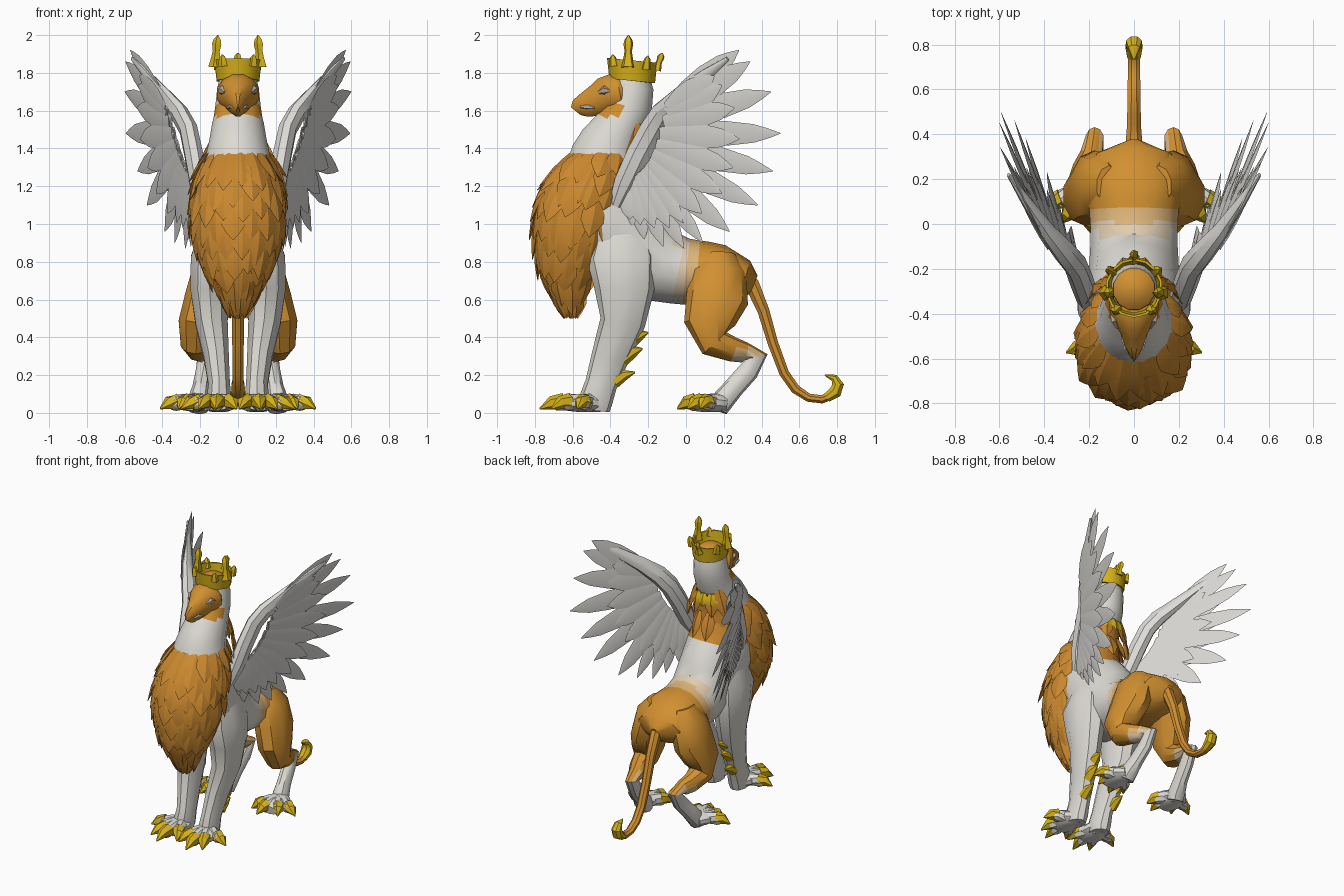
import bpy, bmesh, math, random
from mathutils import Vector as V

random.seed(4)


def material(name, col):
    m = bpy.data.materials.new(name)
    m.diffuse_color = (*col, 1)
    return m


WHITE = material("warm_white", (0.72, 0.70, 0.65))
WING = material("feather_white", (0.72, 0.71, 0.68))
ORANGE = material("fur_orange", (0.64, 0.28, 0.03))
MANE = material("mane_orange", (0.59, 0.245, 0.028))
PALE = material("pale_orange", (0.72, 0.46, 0.19))
CREAM = material("cream", (0.74, 0.60, 0.43))
GOLD = material("gold", (0.68, 0.45, 0.01))
EYE = material("eye_grey", (0.45, 0.37, 0.27))


def finish(name, bm, mats, pick=None, angle=0.6):
    bmesh.ops.recalc_face_normals(bm, faces=bm.faces)
    if pick:
        for f in bm.faces:
            f.material_index = pick(f.calc_center_median())
    me = bpy.data.meshes.new(name)
    bm.to_mesh(me)
    bm.free()
    for m in mats:
        me.materials.append(m)
    me.shade_smooth()
    me.set_sharp_from_angle(angle=angle)
    ob = bpy.data.objects.new(name, me)
    bpy.context.collection.objects.link(ob)
    return ob


def skin(bm, rings):
    """Join rings of points into a closed tube."""
    rs = [[bm.verts.new(p) for p in r] for r in rings]
    n = len(rs[0])
    for a, b in zip(rs, rs[1:]):
        for i in range(n):
            j = (i + 1) % n
            bm.faces.new((a[i], a[j], b[j], b[i]))
    bm.faces.new(rs[0])
    bm.faces.new(rs[-1])


def tube(bm, pts, n=10, s=1):
    """Stations are (x, y, z, half width, half depth); s=-1 mirrors in x."""
    ps = [V(p[:3]) for p in pts]
    rings = []
    for i, p in enumerate(pts):
        t = (ps[min(i + 1, len(ps) - 1)] - ps[max(i - 1, 0)]).normalized()
        side = (V((1, 0, 0)) - t * t.x).normalized()
        up = t.cross(side)
        ring = []
        for k in range(n):
            a = math.tau * (k + 0.5) / n
            q = ps[i] + side * math.cos(a) * p[3] + up * math.sin(a) * p[4]
            ring.append(V((q.x * s, q.y, q.z)))
        rings.append(ring)
    skin(bm, rings)


def loft(name, pts, mats, pick=None, n=10, s=1):
    bm = bmesh.new()
    tube(bm, pts, n, s)
    return finish(name, bm, mats, pick)


def feather(bm, root, tip, normal, width, thick, prof):
    d = (tip - root).normalized()
    nrm = (normal - d * normal.dot(d)).normalized()
    side = d.cross(nrm)
    rings = []
    for t, w in prof:
        c = root.lerp(tip, t)
        h = thick * max(w, 0.1)
        rings.append([c + side * width * w, c + nrm * h, c - side * width * w, c - nrm * h])
    skin(bm, rings)


def spike(bm, base, tip, r, s=1):
    a, b = V(base), V(tip)
    m = a.lerp(b, 0.5) + V((0, 0, 0.012))
    tube(bm, [(*a, r, r), (*m, r * 0.8, r * 0.8), (*b, 0.004, 0.004)], 6, s)


# torso: orange hindquarters blending to white chest, mane colour on the withers
loft("torso", [(0, .36, .68, .04, .05), (0, .31, .70, .17, .11), (0, .18, .73, .23, .16),
               (0, .10, .74, .212, .168), (0, .06, .743, .205, .17), (0, .0, .748, .2, .175),
               (0, -.04, .755, .2, .18), (0, -.12, .775, .2, .195), (0, -.22, .83, .205, .25),
               (0, -.33, .92, .215, .28), (0, -.42, 1.05, .22, .27), (0, -.46, 1.2, .2, .24),
               (0, -.44, 1.35, .16, .18)],
     [WHITE, ORANGE, PALE, CREAM, MANE],
     lambda c: (1 if c.y > .055 else 2 if c.y > .006 else 3 if c.y > -.045
                else 4 if c.z > 1.17 and c.y > -.32 else 0), 14)

# neck, head and beak
loft("neck", [(0, -.44, 1.28, .2, .20), (0, -.425, 1.37, .17, .185), (0, -.40, 1.43, .155, .165),
              (0, -.35, 1.52, .14, .135), (0, -.335, 1.55, .132, .13), (0, -.30, 1.62, .122, .125),
              (0, -.285, 1.72, .112, .115), (0, -.285, 1.8, .09, .09)], [WHITE, MANE, ORANGE],
     lambda c: 1 if c.y > -.31 and c.z < 1.5 else 2 if c.y < -.36 and c.z > 1.56 else 0, n=16)
loft("head", [(0, -.31, 1.70, .09, .08), (0, -.35, 1.69, .116, .11), (0, -.39, 1.685, .11, .112),
              (0, -.43, 1.675, .09, .105), (0, -.48, 1.65, .062, .086), (0, -.54, 1.628, .042, .066),
              (0, -.575, 1.615, .024, .048), (0, -.587, 1.6, .008, .03)], [ORANGE], n=12)
loft("crown_of_head", [(0, -.29, 1.74, .1, .1), (0, -.29, 1.8, .095, .095), (0, -.29, 1.83, .06, .06),
                       (0, -.29, 1.84, .01, .01)], [ORANGE], n=12)
for s in (1, -1):
    loft("eye", [(.085, -.405, 1.705, .024, .01), (.084, -.43, 1.708, .02, .026), (.064, -.46, 1.698, .016, .01)],
         [EYE], n=6, s=s)
    loft("mouth", [(.054, -.485, 1.615, .008, .005), (.046, -.52, 1.62, .009, .012), (.037, -.56, 1.62, .007, .006)],
         [WHITE], n=6, s=s)

# mane body: z, centre y, half width, half depth
PROFILE = [(1.38, -.435, .15, .165), (1.3, -.475, .205, .215), (1.15, -.54, .235, .235), (1.0, -.58, .238, .215),
           (.85, -.595, .2, .19), (.7, -.625, .13, .125), (.5, -.605, .01, .01)]


def mane_point(z, a, grow=0.0):
    z = min(max(z, .5), 1.38)
    for p, q in zip(PROFILE, PROFILE[1:]):
        if q[0] <= z <= p[0]:
            t = (p[0] - z) / (p[0] - q[0])
            cy, rx, ry = (p[i] + (q[i] - p[i]) * t for i in (1, 2, 3))
            return V(((rx + grow) * math.sin(a), cy - (ry + grow) * math.cos(a), z))


bm = bmesh.new()
skin(bm, [[mane_point(p[0], math.tau * k / 16) for k in range(16)] for p in PROFILE])
finish("mane_core", bm, [MANE])

# overlapping rows of mane feathers
LEAF = [(0, .5), (.3, .95), (.55, 1), (.8, .55), (1, .03)]
bm = bmesh.new()
for row in range(9):
    z = 1.37 - row * .09
    count = 12 if row < 6 else 8
    for k in range(count):
        a = math.radians(-130 + 260 * (k + .5 * (row % 2)) / (count - .5))
        zz = z + random.uniform(-.02, .02) + (.05 * (1 - math.cos(a)) if row < 3 else 0)
        root = mane_point(zz, a, .0)
        tip = mane_point(zz - random.uniform(.17, .22), a, random.uniform(.025, .045))
        n = V((math.sin(a), -math.cos(a), .15))
        feather(bm, root, tip, n, .064 if row < 7 else .05, .016, LEAF)
# strips of collar feathers in front of each wing and down the nape
for s in (1, -1):
    for x, y, z, x2, y2, z2 in [(.09, -.25, 1.53, .15, -.25, 1.34), (.14, -.27, 1.43, .2, -.29, 1.24),
                                (.18, -.30, 1.36, .225, -.35, 1.14), (.05, -.225, 1.50, .07, -.2, 1.34),
                                (.04, -.22, 1.36, .05, -.15, 1.18)]:
        feather(bm, V((x * s, y, z)), V((x2 * s, y2, z2)), V((s * x * 6, .6, .2)), .045, .016, LEAF)
finish("mane_feathers", bm, [MANE], angle=.4)

# short golden fringe across the nape
bm = bmesh.new()
for k in range(-2, 3):
    a = k * .42
    p = V((.13 * math.sin(a), -.35 + .14 * math.cos(a), 1.50))
    feather(bm, p, p + V((.02 * math.sin(a), .025, -.09)), V((math.sin(a), math.cos(a), .2)), .034, .012, LEAF)
finish("nape_fringe", bm, [GOLD])

# crown: flaring band, slightly tilted
bm = bmesh.new()


def crown_point(a, r, h):
    return V((r * math.sin(a), -.285 - (r + .005) * math.cos(a), 1.758 + h + .012 * math.cos(a)))


band = [[], [], [], []]
for k in range(14):
    a = math.tau * k / 14
    for ring, (r, h) in zip(band, [(.116, 0), (.128, .108), (.117, .108), (.104, 0)]):
        ring.append(bm.verts.new(crown_point(a, r, h)))
for i in range(4):
    A, B = band[i], band[(i + 1) % 4]
    for k in range(14):
        bm.faces.new((A[k], A[k - 1], B[k - 1], B[k]))
# crown points: tall budded ones at the sides and back, the rest low
BUD = [(0, 1.4), (.3, .95), (.5, .75), (.72, 1), (.85, .8), (1, .1)]
PLAIN = [(0, 1.3), (.5, 1), (.75, .8), (1, .1)]
for deg, top, out in [(80, .24, .108), (-80, .24, .108), (40, .13, .13), (-40, .13, .13),
                      (125, .14, .14), (-125, .14, .14), (180, .16, .155)]:
    a = math.radians(deg)
    p, q = crown_point(a, .122, .07), crown_point(a, out, top)
    w = .027 if top > .2 else .021
    tube(bm, [(*p.lerp(q, t), w * f, w * f) for t, f in (BUD if top > .15 else PLAIN)], 5)
finish("crown", bm, [GOLD], angle=.5)


# wings: feathers lie on a sloping plane given by side coordinates
def wing_point(y, z, off=0.0):
    return V((.2 + .39 * (y + .35) + .17 * (z - 1.15) + off, y, z))


FEATHERS = [(-.10, 1.61, .28, 1.92), (-.10, 1.58, .34, 1.86), (-.12, 1.54, .45, 1.70), (-.14, 1.48, .50, 1.48),
            (-.16, 1.42, .46, 1.28), (-.18, 1.37, .38, 1.10), (-.20, 1.33, .23, .96), (-.22, 1.30, .09, .90),
            (-.24, 1.28, -.01, .87), (-.26, 1.26, -.12, .88), (-.28, 1.23, -.22, .92), (-.31, 1.20, -.29, .98)]
QUILL = [(0, .5), (.3, .95), (.55, 1), (.78, .75), (.9, .4), (1, .03)]
for s in (1, -1):
    bm = bmesh.new()
    normal = V((s, -.39, -.17))
    for i, (y, z, ty, tz) in enumerate(FEATHERS):
        # long flight feather, then a shorter covert on each face
        for reach, off, w in [(1, (i % 2) * .012 - .006, 1), (.66, .02, 1), (.6, -.014, 1)]:
            a = wing_point(y, z, off * .5)
            b = wing_point(y + (ty - y) * reach, z + (tz - z) * reach - (.03 if reach < 1 else 0), off)
            a.x *= s
            b.x *= s
            feather(bm, a, b, normal, (.066 if i < 7 else .052) * w, .007, QUILL)
    finish("wing_feathers", bm, [WING], angle=.4)
    loft("wing_arm", [(.18, -.37, 1.10, .035, .04), (.21, -.32, 1.22, .05, .065), (.235, -.25, 1.37, .052, .07),
                      (.262, -.18, 1.5, .05, .07), (.31, -.125, 1.585, .048, .065), (.39, -.03, 1.68, .036, .05),
                      (.48, .1, 1.785, .022, .035), (.56, .22, 1.875, .008, .012)], [WING], n=8, s=s)


# feet: a flat paw with fanned toes ending in claws, given as (angle, length)
def foot(name, x, y, s, toe_list):
    toes, claws = bmesh.new(), bmesh.new()
    tube(toes, [(x, y + .05, .05, .05, .045), (x + .01, y, .055, .085, .05), (x + .015, y - .08, .05, .095, .045),
                (x + .015, y - .14, .042, .07, .03)], 10, s)
    for deg, L in toe_list:
        a = math.radians(deg)
        at = lambda d, z: (x + math.sin(a) * d, y - math.cos(a) * d, z)
        tube(toes, [(*at(0, .055), .05, .05), (*at(L * .35, .06), .042, .044),
                    (*at(L * .6, .052), .04, .044), (*at(L * .72, .04), .024, .03)], 8, s)
        spike(claws, at(L * .54, .06), at(L, .022), .045, s)
    finish(name + "_toes", toes, [WHITE])
    finish(name + "_claws", claws, [GOLD])


for s in (1, -1):
    # front leg with spurs behind
    loft("front_leg", [(.13, -.34, .98, .07, .13), (.145, -.34, .82, .11, .185), (.15, -.325, .66, .108, .16),
                       (.14, -.335, .48, .09, .12), (.115, -.40, .30, .07, .1), (.1, -.45, .15, .06, .085),
                       (.1, -.48, .06, .07, .09), (.1, -.485, .012, .06, .08)], [WHITE], n=10, s=s)
    foot("front_foot", .1, -.50, s, [(-25, .22), (4, .275), (27, .24), (70, .215)])
    bm = bmesh.new()
    for y, z, r in [(-.28, .385, .047), (-.31, .30, .047), (-.35, .175, .036)]:
        spike(bm, (.12, y - .03, z - .01), (.125, y + .08, z + .04), r, s)
    finish("leg_spurs", bm, [GOLD])
    # hind leg, orange thigh fading to white shin
    loft("hind_leg", [(.11, .17, .84, .06, .09), (.135, .17, .74, .115, .15), (.178, .165, .60, .11, .165),
                      (.215, .125, .47, .106, .135), (.222, .15, .37, .085, .085), (.21, .25, .335, .065, .065),
                      (.19, .31, .32, .052, .055), (.175, .378, .30, .042, .055), (.18, .33, .22, .045, .055),
                      (.195, .25, .13, .048, .055), (.21, .19, .06, .06, .06), (.215, .17, .015, .055, .05)],
         [WHITE, ORANGE, PALE, CREAM],
         lambda c: (1 if c.z > .335 or (c.y < .24 and c.z > .26) else 2 if c.z > .31
                    else 3 if c.z > .27 else 0), 10, s)
    foot("hind_foot", .22, .16, s, [(-38, .19), (-10, .21), (32, .18), (66, .21)])

# tail with a curled golden tuft
loft("tail", [(0, .28, .74, .045, .045), (0, .35, .68, .04, .042), (0, .41, .54, .035, .034),
              (0, .46, .37, .033, .03), (0, .52, .21, .032, .028), (0, .58, .125, .031, .027),
              (0, .65, .08, .03, .024), (0, .72, .072, .03, .024), (0, .77, .092, .03, .024)], [ORANGE], n=8)
loft("tail_tuft", [(0, .745, .08, .032, .027), (0, .79, .11, .04, .037), (0, .805, .15, .038, .034),
                   (0, .785, .185, .028, .022), (0, .735, .2, .004, .004)], [GOLD], n=8)
